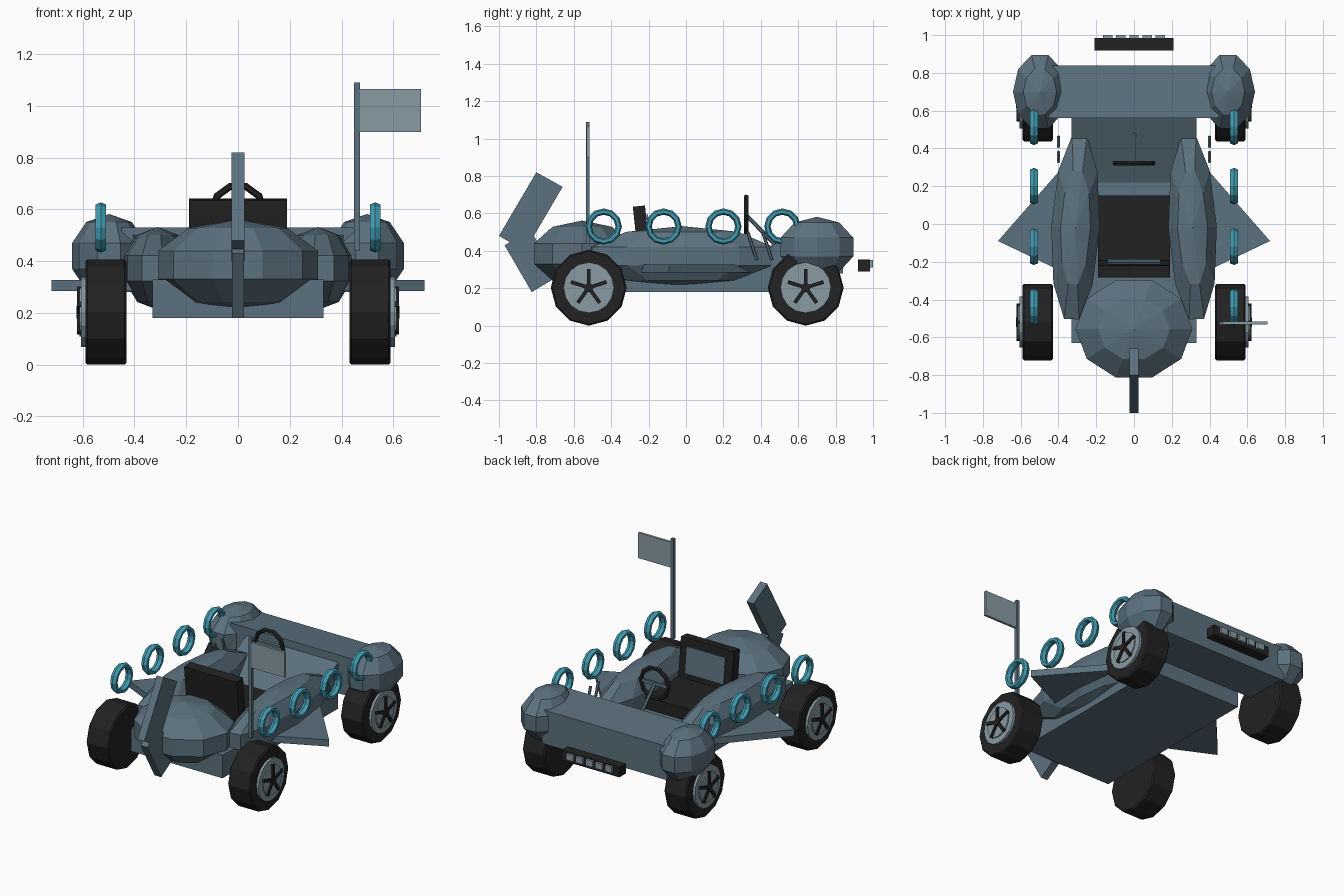
import bpy, bmesh, math
from mathutils import Matrix, Vector, Euler

cube = bpy.data.objects.get("Cube")
if cube:
    bpy.data.objects.remove(cube, do_unlink=True)


def material(name, r, g, b):
    m = bpy.data.materials.new(name)
    m.use_nodes = True
    m.diffuse_color = (r, g, b, 1)
    bsdf = next(n for n in m.node_tree.nodes if n.type == 'BSDF_PRINCIPLED')
    bsdf.inputs["Base Color"].default_value = (r, g, b, 1)
    bsdf.inputs["Roughness"].default_value = 0.7
    return m


BODY = material("slate_blue", 0.105, 0.165, 0.21)
PALE = material("pale_grey_blue", 0.25, 0.33, 0.37)
BLACK = material("black_rubber", 0.016, 0.016, 0.016)
TEAL = material("teal_ring", 0.05, 0.33, 0.44)


def finish(name, bm, mat):
    bmesh.ops.recalc_face_normals(bm, faces=bm.faces[:])
    mesh = bpy.data.meshes.new(name)
    bm.to_mesh(mesh)
    bm.free()
    mesh.materials.append(mat)
    ob = bpy.data.objects.new(name, mesh)
    bpy.context.collection.objects.link(ob)
    return ob


def place(loc, rot=(0, 0, 0), scale=(1, 1, 1)):
    return Matrix.LocRotScale(Vector(loc), Euler(rot), Vector(scale))


def box(name, loc, size, mat, rot=(0, 0, 0)):
    bm = bmesh.new()
    bmesh.ops.create_cube(bm, size=1, matrix=place(loc, rot, size))
    return finish(name, bm, mat)


def ellipsoid(name, loc, radii, turn=0):
    bm = bmesh.new()
    # half-step latitudes give a flat band around the middle
    rows = []
    for lat in (-54, -18, 18, 54):
        a = math.radians(lat)
        rows.append([bm.verts.new((math.cos(a) * math.cos(i * math.tau / 10),
                                   math.cos(a) * math.sin(i * math.tau / 10),
                                   math.sin(a))) for i in range(10)])
    low, high = bm.verts.new((0, 0, -1)), bm.verts.new((0, 0, 1))
    for i in range(10):
        j = (i + 1) % 10
        bm.faces.new((low, rows[0][i], rows[0][j]))
        bm.faces.new((high, rows[-1][i], rows[-1][j]))
        for a, b in zip(rows, rows[1:]):
            bm.faces.new((a[i], a[j], b[j], b[i]))
    bm.transform(place(loc, (0, 0, turn), radii))
    return finish(name, bm, mat=BODY)


def prism(name, points, a, b, mat, axis="x"):
    """Extrude a yz profile along x, or an xy profile along z."""
    bm = bmesh.new()
    put = (lambda p, d: (d, *p)) if axis == "x" else (lambda p, d: (*p, d))
    ends = [[bm.verts.new(put(p, d)) for p in points] for d in (a, b)]
    for e in ends:
        bm.faces.new(e)
    for i in range(len(points)):
        j = (i + 1) % len(points)
        bm.faces.new((ends[0][i], ends[0][j], ends[1][j], ends[1][i]))
    return finish(name, bm, mat)


def disc(name, x0, x1, y, z, r, mat, sides, bevel=0):
    bm = bmesh.new()
    bmesh.ops.create_cone(bm, cap_ends=True, segments=sides, radius1=r, radius2=r,
                          depth=abs(x1 - x0),
                          matrix=place(((x0 + x1) / 2, y, z), (0, math.pi / 2, 0)))
    if bevel:
        rim = [e for e in bm.edges if abs(e.verts[0].co.x - e.verts[1].co.x) < 1e-4]
        bmesh.ops.bevel(bm, geom=rim, offset=bevel, segments=1, affect='EDGES')
    return finish(name, bm, mat)


def torus(name, loc, rot, major, minor, mat, around, tube, depth=1):
    bm = bmesh.new()
    grid = []
    for i in range(around):
        u = i * math.tau / around
        row = []
        for k in range(tube):
            v = k * math.tau / tube
            d = major + minor * math.cos(v)
            row.append(bm.verts.new((d * math.cos(u), d * math.sin(u),
                                     minor * depth * math.sin(v))))
        grid.append(row)
    for i in range(around):
        for k in range(tube):
            n, m = grid[(i + 1) % around], (k + 1) % tube
            bm.faces.new((grid[i][k], n[k], n[m], grid[i][m]))
    bm.transform(place(loc, rot))
    return finish(name, bm, mat)


def rod(name, a, b, r, mat):
    a, b = Vector(a), Vector(b)
    bm = bmesh.new()
    m = Matrix.Translation((a + b) / 2) @ (b - a).to_track_quat('Z', 'Y').to_matrix().to_4x4()
    bmesh.ops.create_cone(bm, cap_ends=True, segments=6, radius1=r, radius2=r,
                          depth=(b - a).length, matrix=m)
    return finish(name, bm, mat)


# Chassis with sloping dash, rear deck and nose
prism("chassis", [(-.63, .18), (.56, .18), (.56, .48), (.22, .31), (-.63, .33)], -.33, .33, BODY)
prism("rear_deck", [(.56, .28), (.84, .28), (.84, .5), (.56, .53)], -.45, .45, BODY)
ellipsoid("nose", (0, -.555, .385), (.325, .285, .177))

# Parts on both sides
for side, s in (("left", 1), ("right", -1)):
    ellipsoid(side + "_side_pod", (.31 * s, -.02, .372), (.135, .535, .16), math.radians(2.5) * s)
    ellipsoid(side + "_rear_fender", (.498 * s, .7, .42), (.15, .215, .162))
    prism(side + "_wing", [(.3 * s, .39), (.72 * s, -.09), (.3 * s, -.29)], .285, .328, BODY, "z")

    for i, y in enumerate((-.44, -.12, .2, .515)):
        torus(f"{side}_ring_{i + 1}", (.53 * s, y, .53), (0, math.pi / 2, 0),
              .08, .017, TEAL, 12, 6, 1.4)

    for i, y in enumerate((.38, .46)):
        rod(f"{side}_lever_{i + 1}", (.4 * s, y, .35), (.4 * s, y - .05, .5), .009, BODY)

    # Wheels: tyre, rim, hub face and five spokes
    for end, y in (("front", -.52), ("rear", .64)):
        name, z = f"{side}_{end}", .203
        disc(name + "_tyre", .43 * s, .59 * s, y, z, .203, BLACK, 12, .008)
        disc(name + "_rim", .57 * s, .606 * s, y, z, .135, PALE, 16)
        disc(name + "_rim_face", .6 * s, .613 * s, y, z, .095, PALE, 16)
        disc(name + "_hub", .6 * s, .624 * s, y, z, .025, BLACK, 10)
        for k in range(5):
            a = k * math.tau / 5
            box(f"{name}_spoke_{k + 1}",
                (.612 * s, y - .055 * math.sin(a), z + .055 * math.cos(a)),
                (.02, .02, .09), BLACK, (a, 0, 0))

# Nose fin in two blades
prism("upper_fin", [(-.8, .82), (-.66, .742), (-.86, .4), (-1, .48)], -.025, .025, BODY)
prism("lower_fin", [(-.97, .43), (-.825, .18), (-.69, .26), (-.83, .51)], -.024, .024, BODY)

# Flag
box("flag_pole", (.46, -.525, .765), (.022, .02, .65), BODY)
box("flag", (.588, -.525, .982), (.238, .016, .165), PALE)

# Seat with back panel
box("seat_cushion", (0, -.05, .345), (.38, .4, .09), BLACK)
box("seat_back", (0, -.235, .48), (.38, .065, .32), BLACK, (math.radians(6), 0, 0))
box("seat_back_panel", (0, -.199, .51), (.28, .009, .17), BODY, (math.radians(6), 0, 0))

# Steering wheel
torus("steering_wheel", (0, .322, .593), (math.pi / 2, 0, 0), .1, .014, BLACK, 10, 6)
rod("steering_column", (0, .32, .593), (0, .49, .42), .011, BODY)
box("steering_crossbar", (0, .322, .593), (.19, .014, .022), BODY)

# Rear light bar
box("light_bar", (0, .952, .322), (.42, .066, .065), BLACK)
for i in range(5):
    box(f"rear_light_{i + 1}", ((i - 2) * .07, .992, .33), (.05, .016, .04), PALE)
